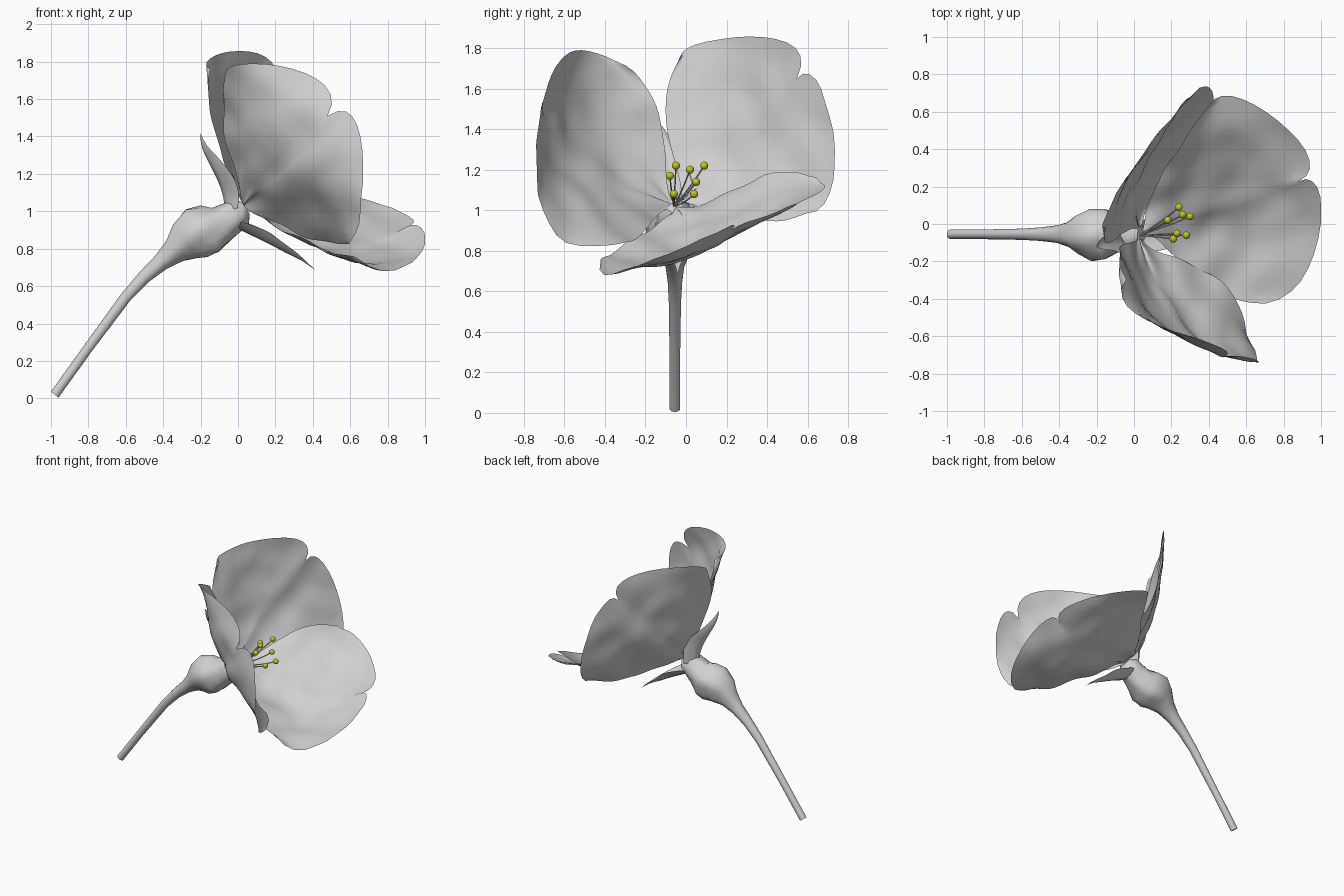
import bpy, bmesh, math
from mathutils import Vector, noise

cube = bpy.data.objects.get("Cube")
if cube:
    bpy.data.objects.remove(cube, do_unlink=True)


def material(name, color):
    mat = bpy.data.materials.new(name)
    mat.use_nodes = True
    mat.diffuse_color = color
    mat.node_tree.nodes["Principled BSDF"].inputs["Base Color"].default_value = color
    return mat


pale_grey = material("pale grey", (0.64, 0.64, 0.64, 1))
olive_yellow = material("olive yellow", (0.55, 0.55, 0.02, 1))


def finish(name, bm, mat):
    mesh = bpy.data.meshes.new(name)
    bm.to_mesh(mesh)
    bm.free()
    mesh.materials.append(mat)
    obj = bpy.data.objects.new(name, mesh)
    bpy.context.collection.objects.link(obj)
    return obj


def through(points, t):
    """Smooth curve through evenly spaced points, t from 0 to 1."""
    n = len(points) - 1
    total = Vector((0, 0, 0))
    for i, p in enumerate(points):
        weight = 1.0
        for j in range(n + 1):
            if j != i:
                weight *= (t * n - j) / (i - j)
        total += Vector(p) * weight
    return total


def sheet(name, rows, ripple):
    """Smooth thin sheet from a grid of points."""
    bm = bmesh.new()
    grid = [[bm.verts.new(p) for p in row] for row in rows]
    for a, b in zip(grid, grid[1:]):
        for i in range(len(a) - 1):
            bm.faces.new((a[i], a[i + 1], b[i + 1], b[i])).smooth = True
    bmesh.ops.remove_doubles(bm, verts=bm.verts, dist=0.0005)
    bm.normal_update()
    offsets = [(v, v.normal * noise.noise(v.co * 6) * ripple) for v in bm.verts]
    for v, offset in offsets:
        v.co += offset
    return finish(name, bm, pale_grey)


def petal(name, base, inner, outer, rim, steps=22, half=14):
    """Two lobes sharing a vein; each row of points runs edge, vein, edge."""
    columns = []
    for side in (0, 1):
        for k in range(half + side):
            t = k / half
            column = [base]
            for row in (inner, outer, rim):
                mid = len(row) // 2
                column.append(through(row[mid:] if side else row[:mid + 1], t))
            columns.append(column)
    rows = [[through(c, r / steps) for c in columns] for r in range(steps + 1)]
    sheet(name, rows, 0.02)


def sepal(name, midrib, side, cup, width, steps=14):
    """Pointed, cupped blade along a midrib."""
    rows = []
    for r in range(steps + 1):
        t = r / steps
        w = width * (1 - t) * (0.8 + t)
        rows.append([through(midrib, t) + Vector(side) * w * s + Vector(cup) * w * s * s
                     for s in (-1, -0.5, 0, 0.5, 1)])
    sheet(name, rows, 0.02)


def tube(name, points, radii, sides, lump=0.0):
    """Swept round tube with closed ends."""
    bm = bmesh.new()
    points = [Vector(p) for p in points]
    rings = []
    for i, (p, radius) in enumerate(zip(points, radii)):
        ahead = points[min(i + 1, len(points) - 1)] - points[max(i - 1, 0)]
        u = ahead.cross(Vector((0, 1, 0))).normalized()
        v = ahead.cross(u).normalized()
        ring = []
        for k in range(sides):
            a = math.tau * k / sides
            r = radius * (1 + lump * radius * math.sin(5 * a + i))
            ring.append(bm.verts.new(p + (u * math.cos(a) + v * math.sin(a)) * r))
        rings.append(ring)
    for a, b in zip(rings, rings[1:]):
        for k in range(sides):
            n = (k + 1) % sides
            bm.faces.new((a[k], a[n], b[n], b[k])).smooth = True
    bm.faces.new(rings[0])
    bm.faces.new(rings[-1])
    bmesh.ops.recalc_face_normals(bm, faces=bm.faces)
    return finish(name, bm, pale_grey)


# Stem swelling into the flower base: x, z, radius
profile = [(-0.98, 0.02, 0.026), (-0.8, 0.27, 0.026), (-0.6, 0.54, 0.03),
           (-0.5, 0.65, 0.036), (-0.41, 0.73, 0.047), (-0.34, 0.79, 0.07),
           (-0.28, 0.84, 0.11), (-0.22, 0.88, 0.137), (-0.15, 0.9, 0.132),
           (-0.09, 0.93, 0.1), (-0.03, 0.97, 0.087), (0.01, 1.0, 0.08),
           (0.04, 1.02, 0.04)]
tube("stem", [(x, -0.055, z) for x, z, r in profile], [r for x, z, r in profile], 24, 0.5)

# Petals: rows of points from the base outwards
petal("front_petal", (0.03, -0.06, 1.03),
      [(-0.02, -0.1, 1.22), (0.03, -0.27, 1.25), (0.12, -0.3, 1.13),
       (0.17, -0.28, 1.05), (0.2, -0.18, 0.93)],
      [(-0.07, -0.13, 1.47), (0.07, -0.46, 1.51), (0.3, -0.57, 1.3),
       (0.41, -0.58, 1.12), (0.42, -0.27, 0.85)],
      [(-0.04, -0.3, 1.71), (0.05, -0.5, 1.79), (0.38, -0.63, 1.73), (0.48, -0.71, 1.51),
       (0.65, -0.73, 1.42), (0.66, -0.72, 1.05), (0.6, -0.52, 0.83)])

petal("back_petal", (0.03, -0.03, 1.04),
      [(-0.06, -0.05, 1.22), (-0.03, 0.12, 1.28), (0.02, 0.15, 1.2),
       (0.07, 0.18, 1.1), (0.1, 0.12, 1.01)],
      [(-0.14, -0.1, 1.48), (-0.05, 0.2, 1.58), (0.08, 0.35, 1.42),
       (0.19, 0.46, 1.22), (0.26, 0.37, 0.95)],
      [(-0.15, -0.02, 1.76), (-0.1, 0.14, 1.84), (0.12, 0.46, 1.84), (0.2, 0.55, 1.65),
       (0.3, 0.68, 1.56), (0.4, 0.73, 1.2), (0.42, 0.59, 0.98)])

petal("lower_petal", (0.05, -0.05, 1.01),
      [(0.1, 0.16, 1.07), (0.21, 0.13, 1.0), (0.3, 0.04, 0.91),
       (0.28, -0.06, 0.88), (0.2, -0.15, 0.93)],
      [(0.24, 0.42, 1.17), (0.48, 0.34, 0.98), (0.6, 0.14, 0.84),
       (0.6, -0.07, 0.75), (0.4, -0.32, 0.82)],
      [(0.42, 0.63, 1.16), (0.62, 0.65, 1.08), (0.89, 0.43, 0.99), (0.88, 0.23, 0.9),
       (1.0, 0.1, 0.87), (0.92, -0.26, 0.71), (0.62, -0.42, 0.76)])

# Sepals behind the petals
sepal("upper_sepal", [(-0.08, -0.06, 0.99), (-0.1, -0.07, 1.16),
                      (-0.16, -0.09, 1.27), (-0.2, -0.12, 1.42)],
      (0, 1, 0), (0.8, 0, 0.3), 0.12)
sepal("lower_sepal", [(0.0, -0.06, 0.9), (0.13, -0.06, 0.85),
                      (0.26, -0.05, 0.78), (0.41, -0.04, 0.68)],
      (0, 1, 0), (0.2, 0, 0.5), 0.11)

# Stamens: anther positions, each on a slightly bowed filament
anthers = [(0.24, 0.09, 1.22), (0.26, 0.05, 1.14), (0.3, 0.04, 1.08),
           (0.18, 0.02, 1.2), (0.23, -0.05, 1.22), (0.21, -0.08, 1.17),
           (0.28, -0.06, 1.08)]
root = Vector((0.03, -0.06, 1.02))
for number, spot in enumerate(anthers, 1):
    tip = Vector(spot)
    middle = (root + tip) / 2 + Vector((0.01, 0, -0.01))
    path = [through([root, middle, tip], k / 6) for k in range(7)]
    tube(f"filament_{number}", path, [0.004] * 7, 6)
    bm = bmesh.new()
    bmesh.ops.create_uvsphere(bm, u_segments=16, v_segments=10, radius=0.02)
    bmesh.ops.translate(bm, verts=bm.verts, vec=tip)
    for face in bm.faces:
        face.smooth = True
    finish(f"anther_{number}", bm, olive_yellow)
